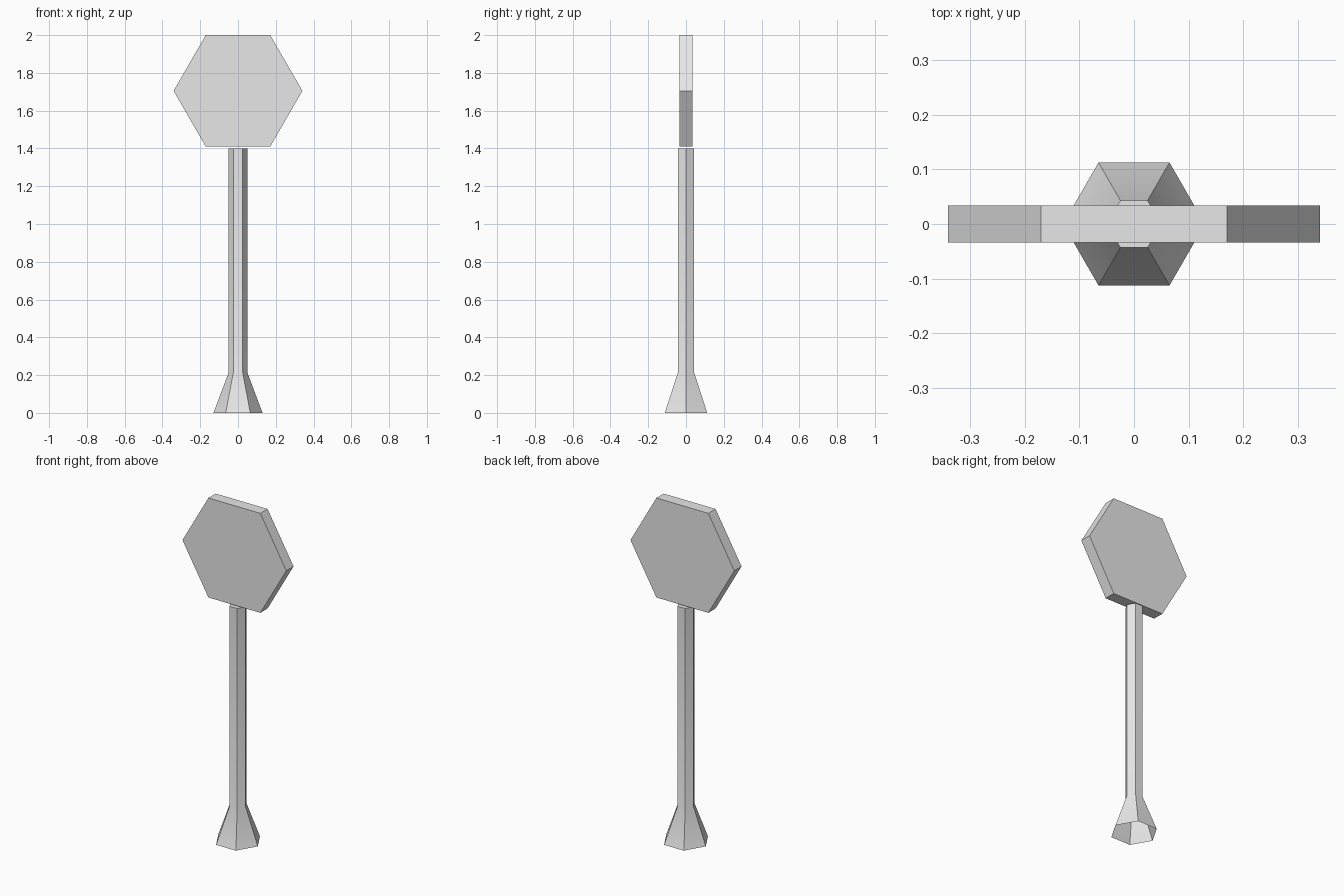
import bpy
import bmesh
from math import cos, sin, pi, radians

cube = bpy.data.objects.get("Cube")
if cube:
    bpy.data.objects.remove(cube, do_unlink=True)

# Single plain grey
grey = bpy.data.materials.new("light_grey")
grey.use_nodes = True
colour = (0.8, 0.8, 0.8, 1)
grey.diffuse_color = colour
grey.node_tree.nodes["Principled BSDF"].inputs["Base Color"].default_value = colour

SIDES = 6


def hexagon(bm, radius, place):
    """Ring of vertices, corners on the x axis, positioned by place(a, b)."""
    angles = [2 * pi * i / SIDES for i in range(SIDES)]
    return [bm.verts.new(place(radius * cos(a), radius * sin(a))) for a in angles]


def bridge(bm, lower, upper):
    for i in range(SIDES):
        j = (i + 1) % SIDES
        bm.faces.new((lower[i], lower[j], upper[j], upper[i]))


def finish(bm, name):
    bmesh.ops.recalc_face_normals(bm, faces=bm.faces[:])
    mesh = bpy.data.meshes.new(name)
    bm.to_mesh(mesh)
    bm.free()
    mesh.materials.append(grey)
    obj = bpy.data.objects.new(name, mesh)
    bpy.context.collection.objects.link(obj)
    bpy.ops.object.select_all(action='DESELECT')
    obj.select_set(True)
    bpy.context.view_layer.objects.active = obj
    bpy.ops.object.shade_smooth_by_angle(angle=radians(30))
    return obj


# Post with flared foot, open underneath and capped on top
bm = bmesh.new()
profile = [(0.13, 0), (0.05, 0.213), (0.05, 1.4)]
rings = [hexagon(bm, r, lambda a, b, z=z: (a, b, z)) for r, z in profile]
for lower, upper in zip(rings, rings[1:]):
    bridge(bm, lower, upper)
bm.faces.new(rings[-1])
finish(bm, "post")

# Upright hexagonal sign plate floating just above the post
bm = bmesh.new()
plate_radius, half_depth, centre_z = 0.341, 0.034, 1.705
front, back = [
    hexagon(bm, plate_radius, lambda a, b, y=y: (a, y, centre_z + b))
    for y in (-half_depth, half_depth)
]
bridge(bm, front, back)
bm.faces.new(front)
bm.faces.new(back)
finish(bm, "sign_plate")
